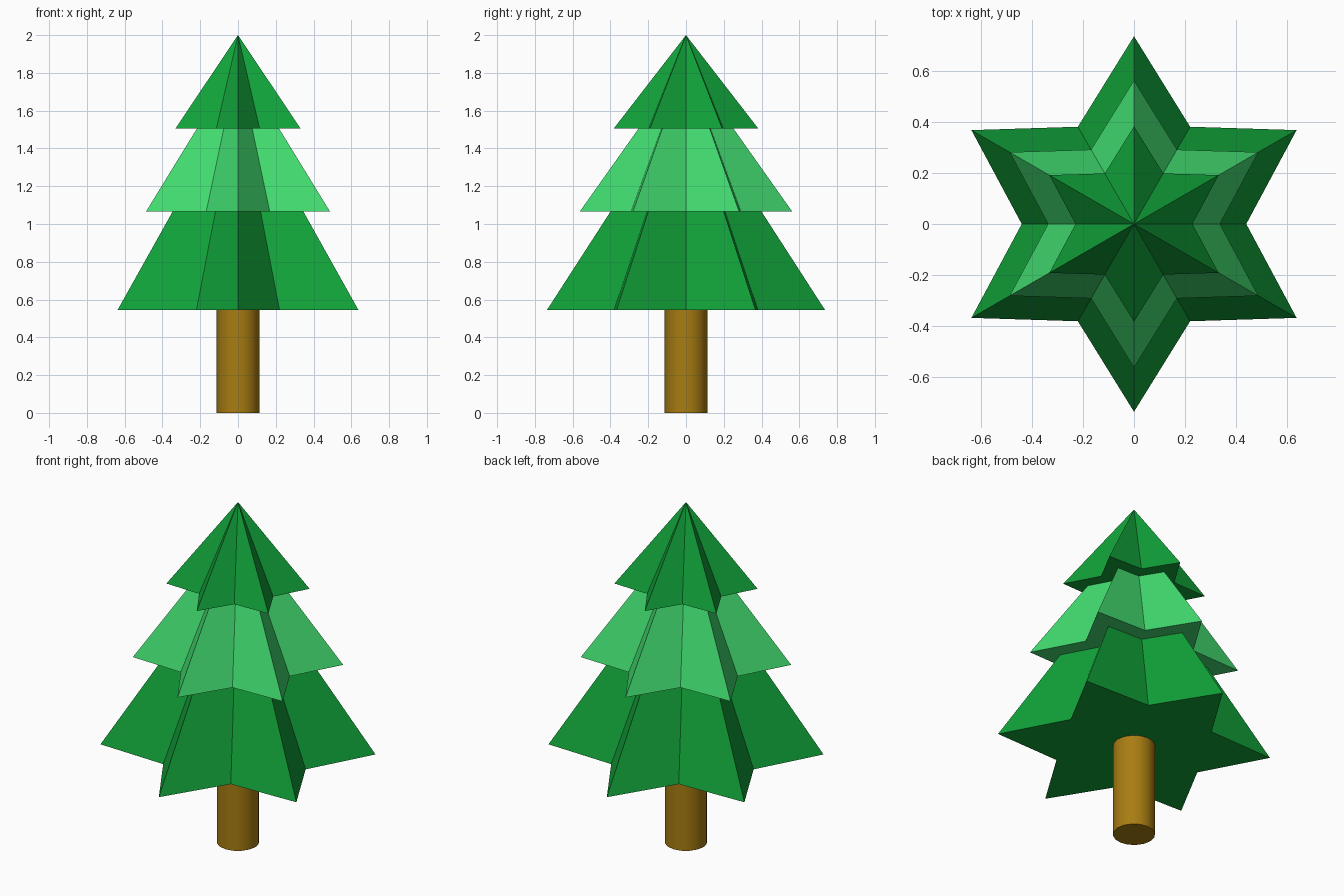
import bpy, bmesh, math

if "Cube" in bpy.data.objects:
    bpy.data.objects.remove(bpy.data.objects["Cube"])


def material(name, color):
    m = bpy.data.materials.new(name)
    m.diffuse_color = (*color, 1)
    m.use_nodes = True
    m.node_tree.nodes["Principled BSDF"].inputs["Base Color"].default_value = m.diffuse_color
    return m


dark_green = material("dark green", (0.0056, 0.36, 0.041))
light_green = material("light green", (0.054, 0.71, 0.160))
brown = material("bark brown", (0.39, 0.205, 0.006))


def star_tier(name, radius, z_base, z_apex, mat):
    """Six-pointed star pyramid with a closed flat underside."""
    bm = bmesh.new()
    ring = []
    for i in range(12):
        a = math.radians(90 + 30 * i)
        r = radius * (1 if i % 2 == 0 else 0.598)
        ring.append(bm.verts.new((r * math.cos(a), r * math.sin(a), z_base)))
    apex = bm.verts.new((0, 0, z_apex))
    for i in range(12):
        bm.faces.new((ring[i], ring[(i + 1) % 12], apex))
    bm.faces.new(ring[::-1])
    mesh = bpy.data.meshes.new(name)
    bm.to_mesh(mesh)
    bm.free()
    mesh.materials.append(mat)
    obj = bpy.data.objects.new(name, mesh)
    bpy.context.collection.objects.link(obj)


# Foliage, from bottom to top
star_tier("lower_branches", 0.736, 0.545, 1.685, dark_green)
star_tier("middle_branches", 0.563, 1.065, 1.86, light_green)
star_tier("top_branches", 0.383, 1.505, 2.0, dark_green)

# Trunk
bpy.ops.mesh.primitive_cylinder_add(vertices=16, radius=0.113, depth=0.55,
                                    location=(0, 0, 0.275))
trunk = bpy.context.object
trunk.name = "trunk"
trunk.data.materials.append(brown)
bpy.ops.object.shade_smooth_by_angle(angle=math.radians(40))
